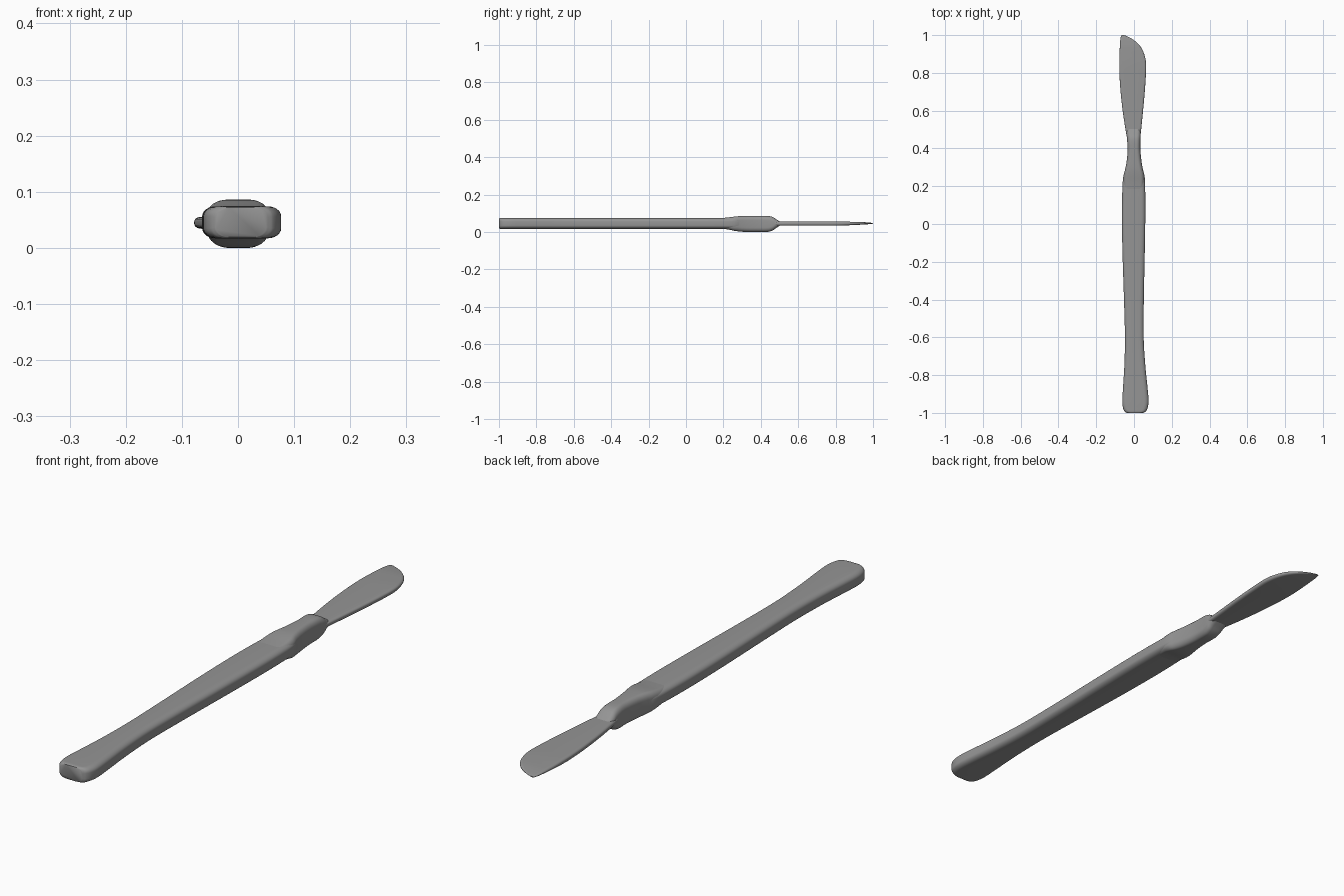
import bpy, bmesh, math

if "Cube" in bpy.data.objects:
    bpy.data.objects.remove(bpy.data.objects["Cube"])

# Dark grey steel
steel = bpy.data.materials.new("dark_steel")
steel.diffuse_color = (.3, .3, .3, 1)
steel.use_nodes = True
steel.node_tree.nodes["Principled BSDF"].inputs["Base Color"].default_value = steel.diffuse_color


def spline(rows, steps):
    """Smoothly resample station rows (y first) along the length."""
    def slope(i, k):
        a, b = rows[max(i - 1, 0)], rows[min(i + 1, len(rows) - 1)]
        return (b[k] - a[k]) / (b[0] - a[0])
    out = []
    for i in range(len(rows) - 1):
        p, q = rows[i], rows[i + 1]
        h = q[0] - p[0]
        for s in range(steps):
            t = s / steps
            out.append([p[0] + h * t] + [
                (2*t**3 - 3*t*t + 1) * p[k] + (t**3 - 2*t*t + t) * h * slope(i, k)
                + (3*t*t - 2*t**3) * q[k] + (t**3 - t*t) * h * slope(i + 1, k)
                for k in range(1, len(p))])
    return out + [list(rows[-1])]


def rounded_rect(x0, x1, z0, z1, rx, rz, n=6):
    """Rounded rectangle in the x-z plane with elliptical corners."""
    rx, rz = min(rx, (x1 - x0) * .49), min(rz, (z1 - z0) * .49)
    pts = []
    for c, (cx, cz) in enumerate([(x1 - rx, z1 - rz), (x0 + rx, z1 - rz),
                                  (x0 + rx, z0 + rz), (x1 - rx, z0 + rz)]):
        for i in range(n + 1):
            a = math.pi / 2 * (c + i / n)
            pts.append((cx + rx * math.cos(a), cz + rz * math.sin(a)))
    return pts


def loft(name, rows, rx, rz, steps=4, angle=40):
    """Skin rounded sections; rows are (y, x0, x1, z0, z1)."""
    bm = bmesh.new()
    rings = [[bm.verts.new((x, y, z)) for x, z in rounded_rect(x0, x1, z0, z1, rx, rz)]
             for y, x0, x1, z0, z1 in spline(rows, steps)]
    for a, b in zip(rings, rings[1:]):
        for i in range(len(a)):
            j = (i + 1) % len(a)
            bm.faces.new((a[i], a[j], b[j], b[i]))
    bm.faces.new(rings[0])
    bm.faces.new(rings[-1])
    bmesh.ops.recalc_face_normals(bm, faces=bm.faces)
    mesh = bpy.data.meshes.new(name)
    bm.to_mesh(mesh)
    bm.free()
    mesh.materials.append(steel)
    ob = bpy.data.objects.new(name, mesh)
    bpy.context.collection.objects.link(ob)
    bpy.ops.object.select_all(action='DESELECT')
    ob.select_set(True)
    bpy.context.view_layer.objects.active = ob
    bpy.ops.object.shade_smooth_by_angle(angle=math.radians(angle))
    return ob


# Handle: flared butt, slim waist, broad grip narrowing into the collar
loft("handle", [
    (-1.0, -.040, .050, .019, .072), (-.993, -.049, .062, .017, .074),
    (-.975, -.058, .072, .017, .074), (-.94, -.062, .077, .017, .074),
    (-.88, -.059, .073, .017, .074), (-.75, -.051, .060, .017, .074),
    (-.6, -.048, .051, .017, .074), (-.4, -.053, .052, .017, .074),
    (-.15, -.061, .057, .017, .074), (.05, -.064, .060, .017, .074),
    (.2, -.061, .059, .017, .074), (.26, -.055, .055, .017, .074),
    (.3, -.042, .043, .019, .072)], .024, .018, angle=60)

# Collar: thicker neck that swells above and below the handle
loft("collar", [
    (.15, -.055, .050, .020, .071), (.22, -.058, .055, .014, .077),
    (.26, -.054, .054, .006, .082), (.29, -.047, .047, .002, .085),
    (.33, -.039, .040, .000, .086), (.39, -.034, .034, .000, .086),
    (.44, -.036, .034, .001, .085), (.465, -.037, .035, .009, .079),
    (.485, -.039, .035, .023, .066), (.505, -.038, .032, .036, .054)], .02, .024)

# Blade: thin plate with straight back and curved belly
loft("blade", [
    (.44, -.034, .031, .034, .055), (.5, -.045, .038, .034, .055),
    (.6, -.060, .048, .034, .055), (.7, -.071, .057, .034, .055),
    (.79, -.077, .063, .034, .055), (.85, -.078, .064, .035, .055),
    (.9, -.077, .054, .037, .054), (.94, -.075, .034, .039, .053),
    (.97, -.073, .004, .041, .051), (.99, -.070, -.028, .043, .049),
    (1.0, -.066, -.052, .044, .047)], .012, .008)
